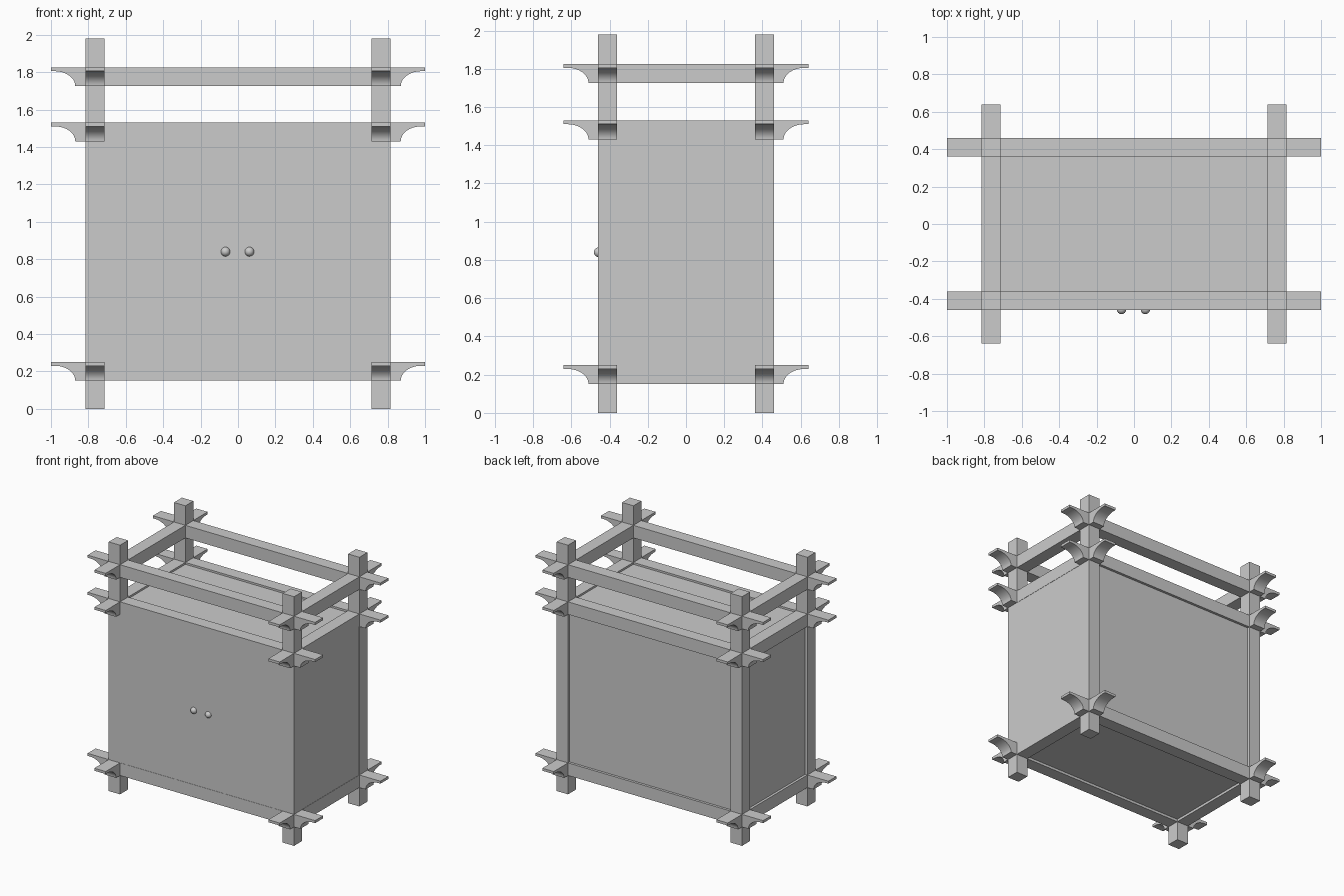
import bpy, bmesh, math
from mathutils import Matrix

if "Cube" in bpy.data.objects:
    bpy.data.objects.remove(bpy.data.objects["Cube"])

PX, PY, HALF = 0.765, 0.41, 0.05      # post centres and half thickness


def to_object(name, bm):
    bmesh.ops.recalc_face_normals(bm, faces=bm.faces)
    mesh = bpy.data.meshes.new(name)
    bm.to_mesh(mesh)
    bm.free()
    obj = bpy.data.objects.new(name, mesh)
    bpy.context.collection.objects.link(obj)
    return obj


def smooth(obj):
    bpy.ops.object.select_all(action='DESELECT')
    obj.select_set(True)
    bpy.context.view_layer.objects.active = obj
    bpy.ops.object.shade_smooth_by_angle(angle=math.radians(30))


def box(name, lo, hi):
    bm = bmesh.new()
    bmesh.ops.create_cube(bm, size=1)
    for v in bm.verts:
        v.co = [l + (c + 0.5) * (h - l) for c, l, h in zip(v.co, lo, hi)]
    return to_object(name, bm)


def rail(name, half_len, offset, z, turned):
    """Beam whose overhanging ends are cut away below by a concave curve."""
    start, rx, ry = half_len - 0.13, 0.11, 0.08
    right = [(start + rx * (1 - math.cos(a)), z + ry * math.sin(a))
             for a in (math.pi / 2 * i / 12 for i in range(13))]
    right += [(half_len, z + ry), (half_len, z + 0.10)]
    outline = right + [(-x, h) for x, h in reversed(right)]
    bm = bmesh.new()
    face = bm.faces.new([bm.verts.new((x, offset - HALF, h)) for x, h in outline])
    ext = bmesh.ops.extrude_face_region(bm, geom=[face])
    new = [g for g in ext['geom'] if isinstance(g, bmesh.types.BMVert)]
    bmesh.ops.translate(bm, vec=(0, 2 * HALF, 0), verts=new)
    if turned:
        bmesh.ops.rotate(bm, verts=bm.verts, matrix=Matrix.Rotation(math.pi / 2, 3, 'Z'))
    smooth(to_object(name, bm))


# Four corner posts
for sx, side in ((-1, "left"), (1, "right")):
    for sy, end in ((-1, "front"), (1, "back")):
        box(f"{end}_{side}_post",
            (sx * PX - HALF, sy * PY - HALF, 0),
            (sx * PX + HALF, sy * PY + HALF, 1.98))

# Three levels of crossing rails
for level, z in (("bottom", 0.15), ("cabinet_top", 1.43), ("gallery", 1.725)):
    for s, end, side in ((-1, "front", "right"), (1, "back", "left")):
        rail(f"{level}_{end}_rail", 1.0, s * PY, z, False)
        rail(f"{level}_{side}_rail", 0.64, s * PX, z, True)

# Cabinet body: near flush at front and right, slightly recessed elsewhere
box("cabinet_body", (-0.795, -0.458, 0.17), (0.813, 0.44, 1.515))

# Door knobs
for x, side in ((-0.067, "left"), (0.061, "right")):
    bm = bmesh.new()
    bmesh.ops.create_uvsphere(bm, u_segments=24, v_segments=12, radius=0.025,
                              matrix=Matrix.Translation((x, -0.457, 0.84)))
    smooth(to_object(f"{side}_knob", bm))
